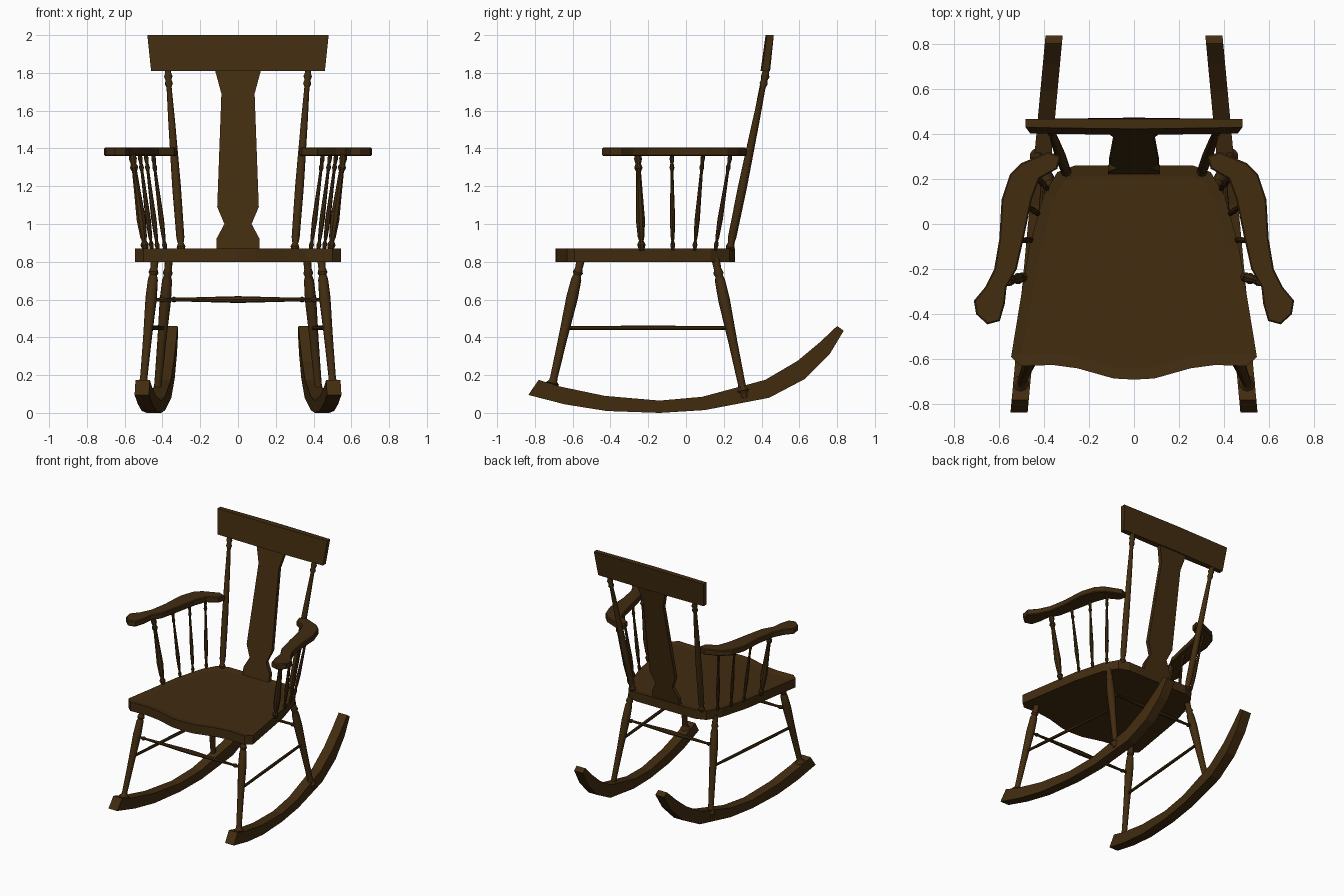
import bpy, bmesh, math
from mathutils import Vector

cube = bpy.data.objects.get("Cube")
if cube:
    bpy.data.objects.remove(cube, do_unlink=True)

wood = bpy.data.materials.new("dark_brown_wood")
wood.use_nodes = True
COLOUR = (0.054, 0.025, 0.005, 1)
wood.diffuse_color = COLOUR
wood.node_tree.nodes["Principled BSDF"].inputs["Base Color"].default_value = COLOUR


def finish(bm, name, smooth=False):
    bmesh.ops.recalc_face_normals(bm, faces=bm.faces)
    mesh = bpy.data.meshes.new(name)
    bm.to_mesh(mesh)
    bm.free()
    mesh.materials.append(wood)
    obj = bpy.data.objects.new(name, mesh)
    bpy.context.collection.objects.link(obj)
    if smooth:
        bpy.ops.object.select_all(action='DESELECT')
        obj.select_set(True)
        bpy.context.view_layer.objects.active = obj
        bpy.ops.object.shade_smooth_by_angle(angle=math.radians(40))
    return obj


def slab(name, outline, place, low, high, bevel=0.0, dish=0.0):
    """Solid between two copies of an outline; place(u, v, w) gives the 3D point."""
    bm = bmesh.new()
    a = [bm.verts.new(place(u, v, low)) for u, v in outline]
    b = [bm.verts.new(place(u, v, high)) for u, v in outline]
    n = len(outline)
    bm.faces.new(a)
    top = bm.faces.new(b)
    for i in range(n):
        j = (i + 1) % n
        bm.faces.new((a[i], a[j], b[j], b[i]))
    bmesh.ops.recalc_face_normals(bm, faces=bm.faces)
    if dish:
        bmesh.ops.inset_region(bm, faces=[top], thickness=0.05, depth=-dish)
    if bevel:
        rim = [e for f in bm.faces if len(f.verts) == n for e in f.edges]
        bmesh.ops.bevel(bm, geom=rim, offset=bevel, segments=1, affect='EDGES')
    return finish(bm, name)


def turning(name, start, end, profile, sides=10):
    """Turned rod; profile lists (fraction along the rod, radius)."""
    start, end = Vector(start), Vector(end)
    axis = end - start
    turn = axis.to_track_quat('Z', 'Y')
    bm = bmesh.new()
    rings = []
    for t, r in profile:
        ring = []
        for k in range(sides):
            a = math.tau * k / sides
            offset = turn @ Vector((r * math.cos(a), r * math.sin(a), 0))
            ring.append(bm.verts.new(start + axis * t + offset))
        rings.append(ring)
    for p, q in zip(rings, rings[1:]):
        for k in range(sides):
            m = (k + 1) % sides
            bm.faces.new((p[k], p[m], q[m], q[k]))
    bm.faces.new(rings[0])
    bm.faces.new(rings[-1])
    return finish(bm, name, True)


# Seat: half outline mirrored, with a shallow dished top
half = [(0, -0.69), (0.09, -0.685), (0.25, -0.64), (0.36, -0.625), (0.5, -0.63),
        (0.545, -0.59), (0.465, -0.1), (0.4, 0.13), (0.34, 0.23), (0.26, 0.26)]
seat_outline = half + [(-x, y) for x, y in reversed(half[1:])]
slab("seat", seat_outline, lambda u, v, w: (u, v, w), 0.80, 0.87, dish=0.008)

# Back splat, leaning backwards
splat = [(0.115, 0.86), (0.115, 0.92), (0.072, 1.0), (0.11, 1.09), (0.088, 1.69), (0.123, 1.82)]
splat_outline = splat + [(-x, z) for x, z in reversed(splat)]
slab("back_splat", splat_outline,
     lambda u, v, w: (u, 0.235 + (v - 0.87) * 0.195 + w, v), -0.013, 0.017)

# Crest rail, slightly thicker in the middle
crest = [(-0.46, 1.81), (0, 1.81), (0.46, 1.81), (0.48, 2.0), (0, 2.0), (-0.48, 2.0)]
slab("crest_rail", crest,
     lambda u, v, w: (u, 0.42 + (v - 1.81) * 0.14 + w * (1.4 - 0.8 * abs(u)), v), -0.018, 0.018)

# Rocker side profile and armrest plan
rocker = [(-0.78, 0.175), (-0.835, 0.095), (-0.64, 0.045), (-0.42, 0.01), (-0.14, 0),
          (0.1, 0.015), (0.44, 0.08), (0.63, 0.18), (0.76, 0.31), (0.835, 0.435),
          (0.80, 0.46), (0.71, 0.375), (0.59, 0.275), (0.42, 0.175), (0.085, 0.085),
          (-0.14, 0.065), (-0.43, 0.09), (-0.67, 0.14)]
arm = [(0.38, 0.32), (0.325, 0.30), (0.34, 0.245), (0.42, 0.20), (0.453, 0.11),
       (0.485, -0.045), (0.52, -0.2), (0.565, -0.28), (0.573, -0.355), (0.595, -0.43),
       (0.65, -0.445), (0.70, -0.4), (0.71, -0.34), (0.66, -0.28), (0.62, -0.2),
       (0.597, -0.065), (0.587, 0.11), (0.55, 0.22), (0.50, 0.27)]

# Turned profiles
leg_profile = [(0, 0.02), (0.03, 0.022), (0.05, 0.036), (0.07, 0.022), (0.1, 0.02),
               (0.4, 0.024), (0.7, 0.031), (0.84, 0.027), (0.87, 0.02), (0.89, 0.027),
               (0.92, 0.02), (1, 0.022)]
post_profile = [(0, 0.016), (0.02, 0.024), (0.04, 0.016), (0.07, 0.022), (0.35, 0.024),
                (0.7, 0.019), (0.9, 0.014), (0.92, 0.022), (0.94, 0.016), (0.96, 0.023),
                (0.98, 0.016), (1, 0.016)]
spindle_profile = [(0, 0.6), (0.06, 1), (0.1, 0.55), (0.14, 0.8), (0.32, 1.1), (0.6, 0.8),
                   (0.82, 0.6), (0.86, 1), (0.9, 0.65), (0.95, 0.95), (1, 0.7)]
# Spindle foot x, y, top x, y and radius
spindles = [(0.49, -0.235, 0.56, -0.255, 0.023), (0.455, -0.07, 0.52, -0.075, 0.013),
            (0.425, 0.045, 0.488, 0.09, 0.013), (0.385, 0.155, 0.45, 0.235, 0.013)]

for s, side in ((1, "left"), (-1, "right")):
    slab(side + "_rocker", rocker,
         lambda u, v, w: (s * (0.432 - 0.093 * u + w), u, v), -0.038, 0.038)
    slab(side + "_armrest", arm, lambda u, v, w: (s * u, v, w), 1.36, 1.405, bevel=0.006)
    turning(side + "_front_leg", (s * 0.505, -0.715, 0.12), (s * 0.44, -0.555, 0.82), leg_profile)
    turning(side + "_back_leg", (s * 0.43, 0.31, 0.08), (s * 0.365, 0.155, 0.82), leg_profile)
    turning(side + "_back_post", (s * 0.3, 0.23, 0.86), (s * 0.372, 0.427, 1.82), post_profile)
    turning(side + "_side_stretcher", (s * 0.472, -0.63, 0.45), (s * 0.398, 0.23, 0.45),
            [(0, 0.01), (0.5, 0.012), (1, 0.01)], 8)
    for i, (x0, y0, x1, y1, r) in enumerate(spindles):
        turning(f"{side}_arm_spindle_{i + 1}", (s * x0, y0, 0.86), (s * x1, y1, 1.37),
                [(t, r * k) for t, k in spindle_profile], 8)

# Cross stretchers between the legs
cross = [(0, 0.009), (0.04, 0.009), (0.06, 0.016), (0.08, 0.009), (0.25, 0.012), (0.5, 0.018),
         (0.75, 0.012), (0.92, 0.009), (0.94, 0.016), (0.96, 0.009), (1, 0.009)]
for name, x, y in (("front_stretcher", 0.455, -0.605), ("back_stretcher", 0.385, 0.20)):
    turning(name, (-x, y, 0.6), (x, y, 0.6), cross, 8)
